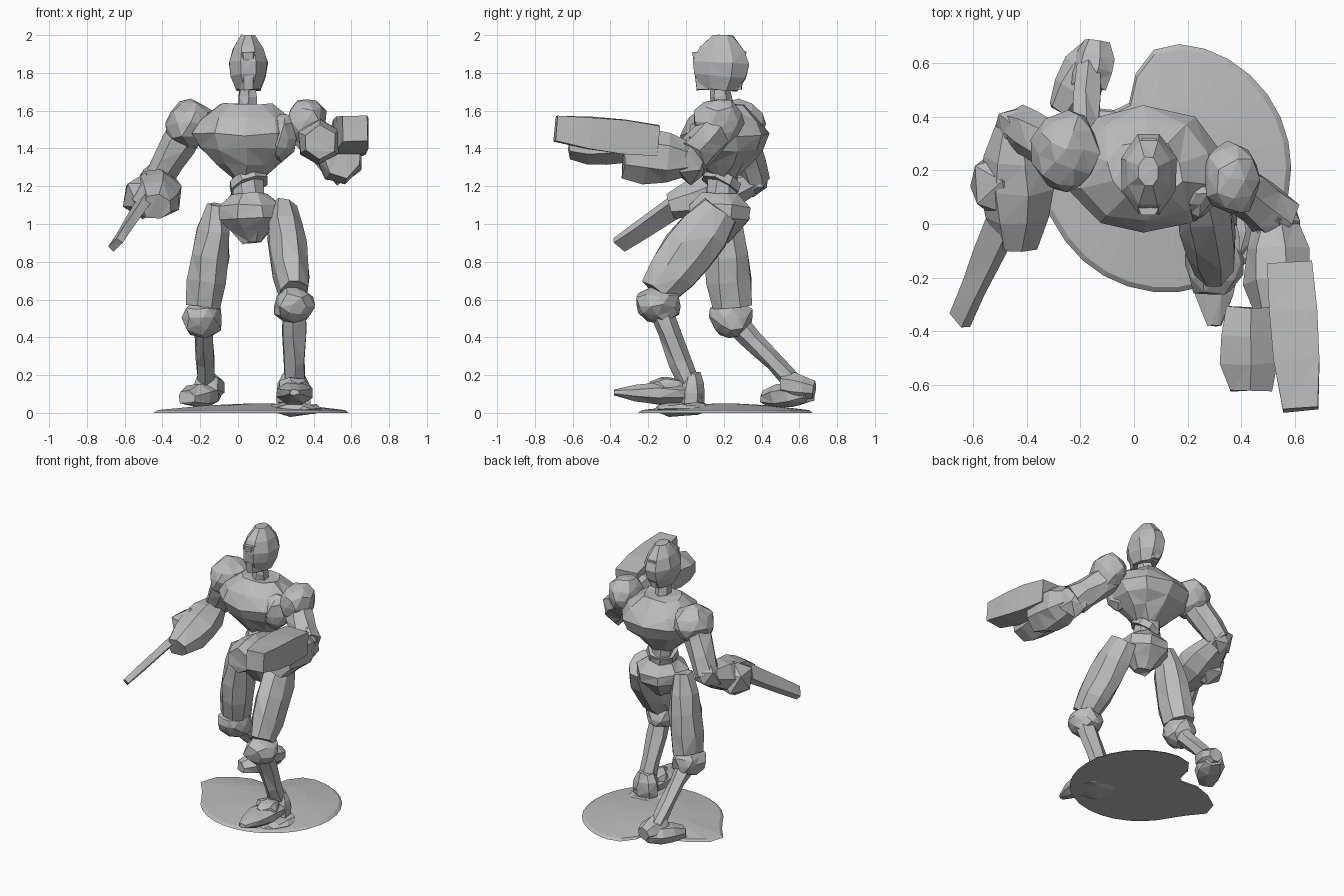
import bpy, bmesh, math, random
from mathutils import Vector

if "Cube" in bpy.data.objects:
    bpy.data.objects.remove(bpy.data.objects["Cube"], do_unlink=True)

random.seed(4)
SHADE = (0.5, 0.5, 0.5, 1)
grey = bpy.data.materials.new("plain grey")
grey.use_nodes = True
grey.diffuse_color = SHADE
grey.node_tree.nodes["Principled BSDF"].inputs["Base Color"].default_value = SHADE
ACROSS = Vector((1, 0, 0))
FORWARD = Vector((0, -1, 0))
UP = Vector((0, 0, 1))


def finish(bm, name, rough):
    """Roughen slightly, triangulate into flat facets and make the object."""
    for vert in bm.verts:
        vert.co += Vector([random.uniform(-rough, rough) for axis in range(3)])
    bmesh.ops.triangulate(bm, faces=bm.faces[:])
    bmesh.ops.recalc_face_normals(bm, faces=bm.faces[:])
    mesh = bpy.data.meshes.new(name)
    bm.to_mesh(mesh)
    bm.free()
    mesh.materials.append(grey)
    obj = bpy.data.objects.new(name, mesh)
    bpy.context.collection.objects.link(obj)


def bridge(bm, rings):
    """Skin a stack of vertex rings and close both ends."""
    for low, high in zip(rings, rings[1:]):
        for k in range(len(low)):
            bm.faces.new((low[k - 1], low[k], high[k], high[k - 1]))
    bm.faces.new(rings[0][::-1])
    bm.faces.new(rings[-1])


def limb(name, start, end, first, last, bulge=0, depth=1, lean=1, sides=7,
         steps=3, side_axis=ACROSS, rough=.008):
    """Faceted limb whose half width runs from first to last and swells between.
    Depth is the ratio of thickness to width, lean moves the swelling."""
    bm = bmesh.new()
    path = end - start
    across = (side_axis - path * side_axis.dot(path) / path.length_squared).normalized()
    out = path.normalized().cross(across) * depth
    rings = []
    for step in range(steps + 1):
        t = step / steps
        radius = first + (last - first) * t + bulge * math.sin(math.pi * t ** lean)
        ring = []
        for k in range(sides):
            angle = math.tau * (k + .5) / sides
            offset = across * math.cos(angle) + out * math.sin(angle)
            ring.append(bm.verts.new(start + path * t + offset * radius))
        rings.append(ring)
    bridge(bm, rings)
    finish(bm, name, rough)


def lump(name, centre, width, depth, height, detail=2):
    """Faceted rounded mass given by its half sizes."""
    bm = bmesh.new()
    bmesh.ops.create_icosphere(bm, subdivisions=detail, radius=1)
    for vert in bm.verts:
        x, y, z = vert.co
        vert.co = centre + Vector((x * width, y * depth, z * height))
    finish(bm, name, rough=.012)


def plate_radius(degrees):
    """Round edge with a notch at the rear and a lobe on the right."""
    notch = math.exp(-((degrees - 125) / 20) ** 2)
    lobe = math.exp(-((degrees - 176) / 14) ** 2)
    return .465 - .2 * notch + .11 * lobe


# Ground plate: a low mound
bm = bmesh.new()
middle = Vector((.12, .21, 0))
rings = []
for scale, height in ((1, 0), (.96, .015), (.5, .04), (.1, .05)):
    ring = []
    for degrees in range(0, 360, 12):
        angle = math.radians(degrees)
        offset = Vector((math.cos(angle), math.sin(angle), 0))
        ring.append(bm.verts.new(middle + UP * height + offset * plate_radius(degrees) * scale))
    rings.append(ring)
bridge(bm, rings)
finish(bm, "ground_plate", rough=0)
lump("ground_bump", Vector((.3, -.02, .02)), width=.14, depth=.15, height=.04)

# Body axis: points up the spine
crotch = Vector((.07, .17, .9))
navel = Vector((.06, .18, 1.16))
ribs = Vector((.045, .2, 1.24))
collar = Vector((.045, .2, 1.63))
chin = Vector((.055, .175, 1.71))
crown = Vector((.055, .195, 2))

# Head and neck
limb("head", chin, crown, .07, .04, bulge=.055, depth=1.45, sides=8, steps=4, rough=.003)
limb("jaw", chin, chin + UP * .2, .058, .07, depth=2.2, sides=8, steps=2, rough=.003)
limb("neck", collar - UP * .1, chin + UP * .05, .06, .045, depth=1.2, sides=6)

# Torso
limb("chest", ribs, collar, .08, .14, bulge=.18, depth=.8, lean=1.15, sides=10, steps=5, rough=.012)
lump("chest_side", Vector((.23, .12, 1.46)), width=.08, depth=.11, height=.13)
limb("waist", navel - UP * .06, ribs + UP * .05, .09, .08, sides=8)
limb("waist_ring", navel + UP * .04, ribs, .11, .1, sides=8, steps=1, rough=.004)
limb("pelvis", crotch, navel, .05, .1, bulge=.1, lean=1.3, sides=8, steps=4)

# Left leg, stepping forward
hip = Vector((.24, .18, 1.07))
knee = Vector((.295, -.15, .57))
ankle = Vector((.3, .03, .13))
limb("left_thigh", hip, knee + UP * .07, .08, .075, bulge=.03, depth=1.4, sides=8, steps=4)
lump("left_knee", knee, width=.11, depth=.12, height=.1)
limb("left_shin", knee, ankle, .07, .065, depth=.9, sides=6)
limb("left_ankle", ankle - UP * .08, ankle + UP * .08, .09, .06, bulge=.02, depth=.75)
toe = ankle + FORWARD * .41 - UP * .02
limb("left_foot", ankle - FORWARD * .05 - UP * .03, toe, .06, .025, bulge=.06,
     depth=.6, sides=8, steps=4, rough=.005)
lump("left_instep", ankle + FORWARD * .12, width=.08, depth=.11, height=.06)

# Right leg, trailing behind
hip = Vector((-.11, .19, 1.1))
knee = Vector((-.185, .24, .5))
ankle = Vector((-.17, .58, .15))
limb("right_thigh", hip, knee + UP * .07, .06, .095, bulge=.03, depth=1.2, sides=8, steps=4)
lump("right_knee", knee, width=.11, depth=.12, height=.1)
limb("right_shin", knee, ankle, .07, .055, bulge=-.01, sides=6)
heel = Vector((-.13, .68, .12))
toe = Vector((-.27, .42, .08))
limb("right_ankle", ankle + FORWARD * .07, heel, .07, .05, bulge=.02, depth=.9)
limb("right_foot", heel + FORWARD * .03 - UP * .02, toe, .06, .055, bulge=.04, depth=.7)

# Left arm, held forward and carrying a heavy barrel
shoulder = Vector((.36, .17, 1.54))
elbow = Vector((.53, .02, 1.34))
wrist = Vector((.55, -.33, 1.37))
lump("left_shoulder", shoulder, width=.11, depth=.14, height=.13)
limb("left_upper_arm", shoulder - UP * .04, elbow, .09, .1, depth=1.1, side_axis=ACROSS - FORWARD)
lump("left_elbow", elbow, width=.1, depth=.1, height=.13, detail=1)
limb("left_forearm", elbow, wrist, .08, .11, bulge=.035, depth=1.15)
muzzle = Vector((.62, -.69, 1.505))
limb("barrel", elbow + FORWARD * .17 + UP * .1 + ACROSS * .05, muzzle, .115, .095, bulge=.02,
     sides=4, rough=.004)
grip = Vector((.43, -.31, 1.43))
limb("side_block", grip, grip + FORWARD * .31, .1, .09, bulge=.03, sides=6)

# Right arm, swung back at the elbow and holding a flat blade
shoulder = Vector((-.25, .27, 1.53))
elbow = Vector((-.43, .36, 1.23))
hand = Vector((-.43, -.08, 1.09))
lump("right_shoulder", shoulder, width=.13, depth=.15, height=.13)
limb("right_upper_arm", shoulder, elbow, .1, .08, side_axis=FORWARD)
lump("right_elbow", elbow, width=.09, depth=.09, height=.1, detail=1)
limb("right_forearm", elbow, hand, .08, .08, bulge=.06, depth=.85, steps=4)
lump("right_forearm_guard", Vector((-.5, .15, 1.15)), width=.12, depth=.14, height=.13, detail=1)
tip = Vector((-.65, -.355, .89))
limb("blade", Vector((-.49, 0, 1.13)), tip, .085, .06, depth=.45,
     side_axis=ACROSS + FORWARD + UP, sides=4, rough=.003)
